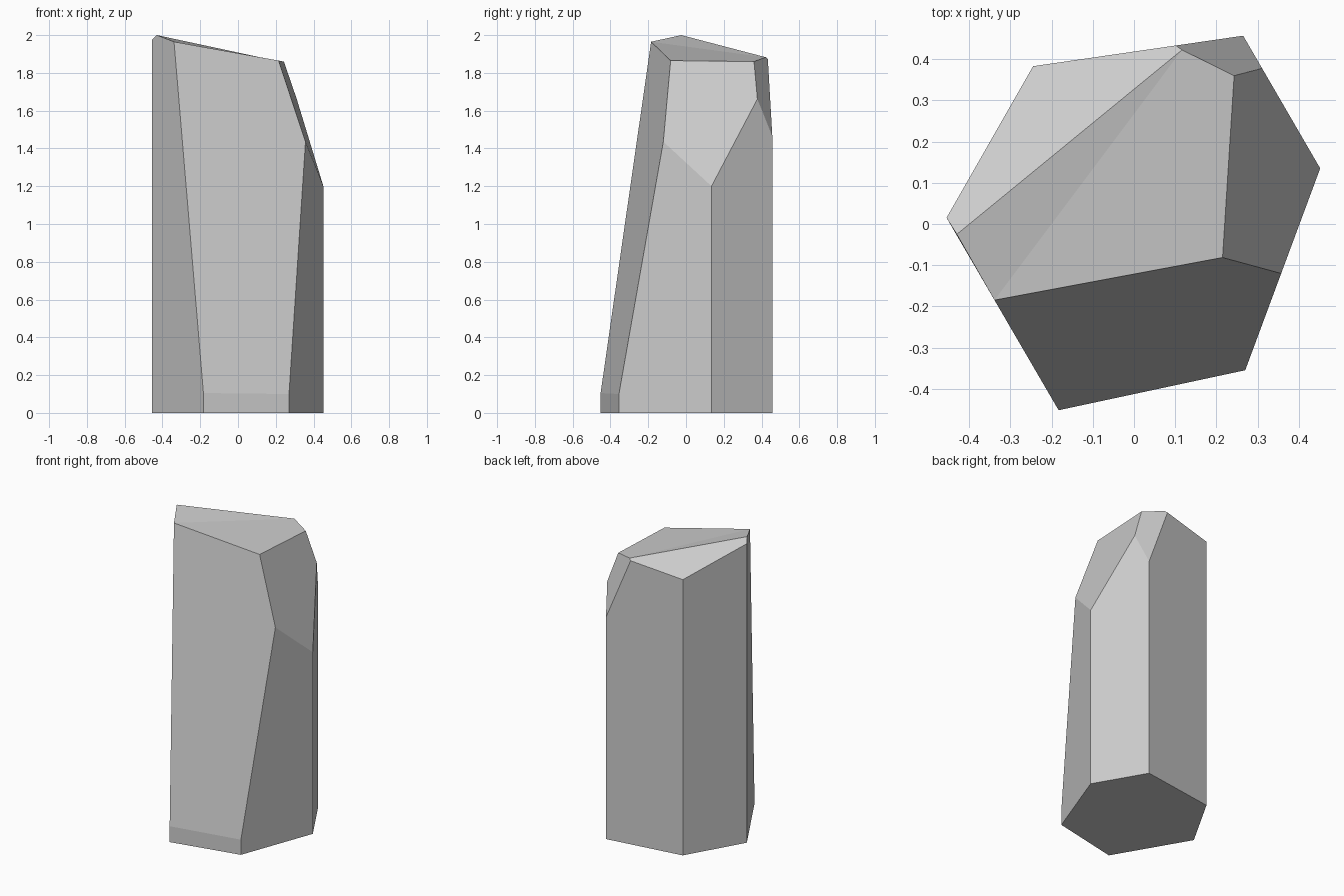
import bpy
import bmesh
from mathutils import Vector

if "Cube" in bpy.data.objects:
    bpy.data.objects.remove(bpy.data.objects["Cube"])

# Six-sided footprint of the crystal
HEXAGON = [(-0.455, 0.015), (-0.183, -0.452), (0.27, -0.355),
           (0.452, 0.135), (0.265, 0.457), (-0.245, 0.383)]

# Corners shared by the cut facets
front_left = Vector((-0.34, -0.185, 1.965))
front_right = Vector((0.215, -0.08, 1.865))
back_right = Vector((0.243, 0.36, 1.86))
back_mid = Vector((0.12, 0.42, 1.885))
peak = Vector((-0.43, -0.025, 2.0))


def on_edge(i, z):
    return Vector((*HEXAGON[i], z))


# Each facet slices the prism along a plane through three points
CUTS = [
    (on_edge(1, 0.105), on_edge(2, 0.10), front_left),     # long front slope
    (on_edge(3, 1.20), front_right, back_right),           # right slope
    (front_left, front_right, back_right),                 # top
    (on_edge(0, 1.975), on_edge(5, 1.822), back_mid),      # back left slope
    (on_edge(4, 1.465), back_right, back_mid),             # small back facet
]


def slice_off(bm, a, b, c):
    normal = (b - a).cross(c - a).normalized()
    if normal.z < 0:
        normal.negate()
    geom = bm.verts[:] + bm.edges[:] + bm.faces[:]
    cut = bmesh.ops.bisect_plane(bm, geom=geom, dist=1e-5, plane_co=a,
                                 plane_no=normal, clear_outer=True)
    rim = [e for e in bm.edges if e.is_boundary]
    bmesh.ops.holes_fill(bm, edges=rim, sides=0)


def nearest(bm, point):
    return min(bm.verts, key=lambda v: (v.co - point).length)


# Prism
bm = bmesh.new()
base = bm.faces.new([bm.verts.new((x, y, 0)) for x, y in HEXAGON])
column = bmesh.ops.extrude_face_region(bm, geom=[base], use_keep_orig=True)
bmesh.ops.translate(bm, vec=(0, 0, 2.4),
                    verts=[v for v in column["geom"] if isinstance(v, bmesh.types.BMVert)])
bmesh.ops.recalc_face_normals(bm, faces=bm.faces[:])

# Facets
for points in CUTS:
    slice_off(bm, *points)

# Slight fold across the top, rising to the peak
bmesh.ops.connect_vert_pair(bm, verts=[nearest(bm, front_left), nearest(bm, back_mid)])
max(bm.verts, key=lambda v: v.co.z).co = peak
bmesh.ops.recalc_face_normals(bm, faces=bm.faces[:])

mesh = bpy.data.meshes.new("crystal")
bm.to_mesh(mesh)
bm.free()
bpy.context.collection.objects.link(bpy.data.objects.new("crystal", mesh))
